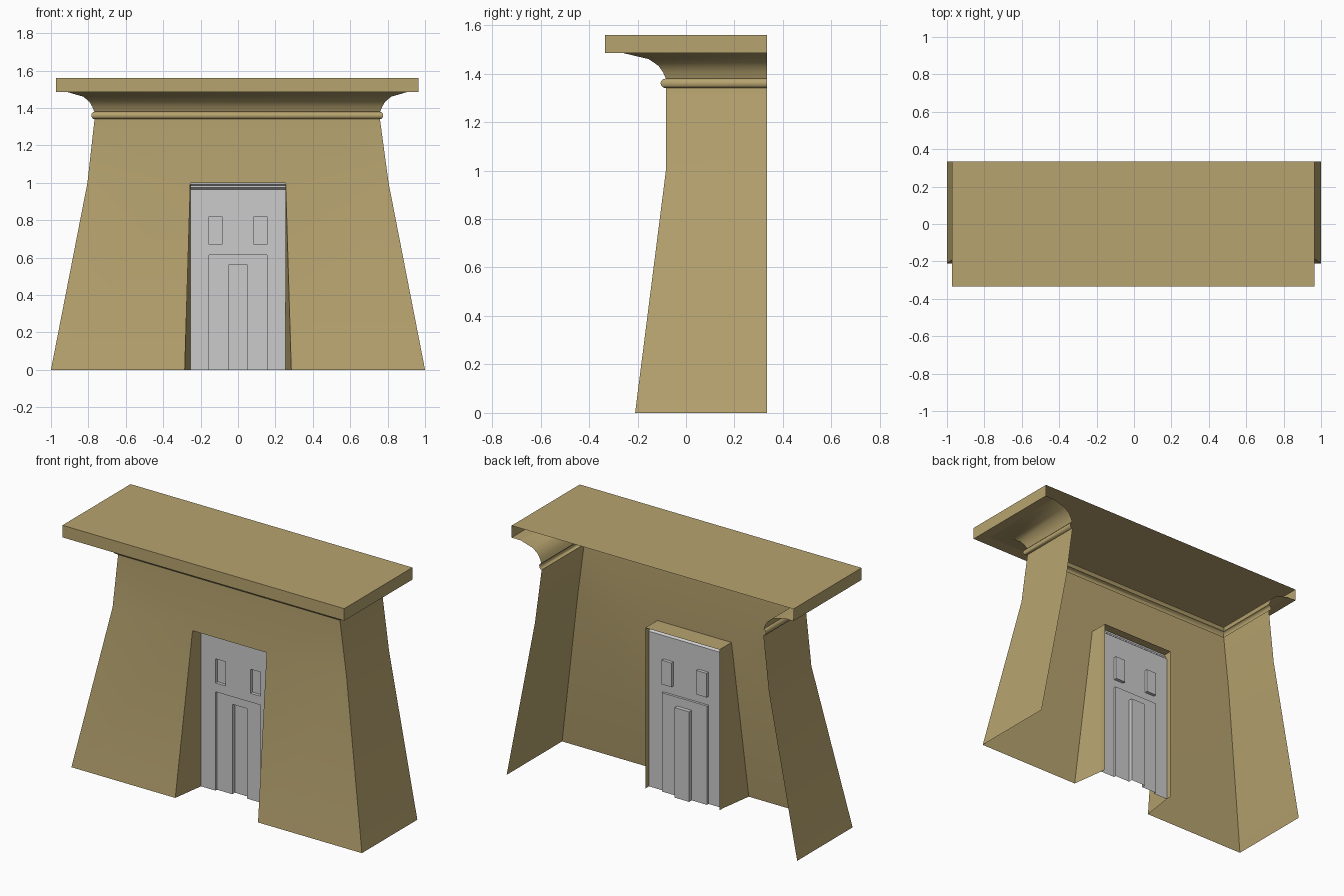
import bpy, bmesh, math

if "Cube" in bpy.data.objects:
    bpy.data.objects.remove(bpy.data.objects["Cube"])

sand = bpy.data.materials.new("sandstone")
sand.diffuse_color = (0.475, 0.37, 0.16, 1)
sand.use_nodes = True
sand.node_tree.nodes["Principled BSDF"].inputs["Base Color"].default_value = sand.diffuse_color
BACK = 0.335


def finish(name, bm, mat=None, smooth=None):
    bmesh.ops.remove_doubles(bm, verts=bm.verts, dist=1e-5)
    me = bpy.data.meshes.new(name)
    bm.to_mesh(me)
    bm.free()
    ob = bpy.data.objects.new(name, me)
    bpy.context.collection.objects.link(ob)
    if mat:
        me.materials.append(mat)
    if smooth:
        bpy.ops.object.select_all(action='DESELECT')
        ob.select_set(True)
        bpy.context.view_layer.objects.active = ob
        bpy.ops.object.shade_smooth_by_angle(angle=math.radians(smooth))
    return ob


def face(bm, *pts):
    return bm.faces.new([bm.verts.new(p) for p in pts])


def ring(hx, y, z, cx=-0.004):
    # U-shaped outline, open at the back
    return [(cx - hx, BACK, z), (cx - hx, y, z), (cx + hx, y, z), (cx + hx, BACK, z)]


def loft(bm, rings):
    for a, b in zip(rings, rings[1:]):
        for i in range(3):
            face(bm, a[i], a[i + 1], b[i + 1], b[i])


# Battered gateway walls, with the doorway left open
WX, WY = 0.285, 0.255          # doorway half width at bottom and top
low, mid, top = ring(1, -0.21, 0, 0), ring(0.805, -0.083, 1.0, 0), ring(0.763, -0.083, 1.34)
bm = bmesh.new()
face(bm, low[0], low[1], mid[1], mid[0])
face(bm, low[2], low[3], mid[3], mid[2])
face(bm, low[1], (-WX, -0.21, 0), (-WY, -0.083, 1), mid[1])
face(bm, (WX, -0.21, 0), low[2], mid[2], (WY, -0.083, 1))
face(bm, mid[0], mid[1], top[1], top[0])
face(bm, mid[2], mid[3], top[3], top[2])
face(bm, mid[1], (-WY, -0.083, 1), (WY, -0.083, 1), mid[2], top[2], top[1])
# Rounded moulding
roll = [ring(0.763 + 0.017 * math.sin(a), -0.083 - 0.022 * math.sin(a), 1.36 - 0.02 * math.cos(a))
        for a in [math.pi * i / 6 for i in range(7)]]
loft(bm, [top] + roll[1:])
# Flaring cornice cove; t runs from wall to slab edge
cove = [(0, 1.38), (0.045, 1.405), (0.12, 1.432), (0.28, 1.46), (0.70, 1.485)]
loft(bm, [ring(0.765 + 0.205 * t, -0.083 - 0.252 * t, z) for t, z in cove])
finish("gateway_walls", bm, sand, 50)

# Roof slab with lip, open at the back
bm = bmesh.new()
t = 0.70
edge, roof = ring(0.97, -0.335, 1.485), ring(0.97, -0.335, 1.56)
loft(bm, [ring(0.765 + 0.205 * t, -0.083 - 0.252 * t, 1.485), edge, roof])
face(bm, *roof)
finish("roof_slab", bm, sand)

# Doorway reveal: splayed jambs and lintel
bm = bmesh.new()
DY, RY = 0.0, 0.035
for s in (-1, 1):
    a = [(s * WX, -0.21, 0), (s * WY, DY, 0), (s * WY, DY, 1), (s * WY, -0.083, 1)]
    b = [(s * WY, DY, 0), (s * WY, RY, 0), (s * WY, RY, 1), (s * WY, DY, 1)]
    for q in (a, b):
        face(bm, *(q if s < 0 else q[::-1]))
face(bm, (-WY, -0.083, 1), (-WY, RY, 1), (WY, RY, 1), (WY, -0.083, 1))
finish("door_reveal", bm, sand)

# Door sheet: grid cells pushed back by the recess depth of their panel
panels = [(-0.155, 0.155, 0, 0.615, 0.015), (-0.05, 0.05, 0, 0.56, 0.04),
          (-0.155, -0.085, 0.67, 0.82, 0.02), (0.085, 0.155, 0.67, 0.82, 0.02)]
xs = [-WY, -0.155, -0.085, -0.05, 0.05, 0.085, 0.155, WY]
zs = [0, 0.56, 0.615, 0.67, 0.82, 0.965]


def depth(i, j):
    x, z = (xs[i] + xs[i + 1]) / 2, (zs[j] + zs[j + 1]) / 2
    return DY + max([p[4] for p in panels if p[0] < x < p[1] and p[2] < z < p[3]], default=0)


bm = bmesh.new()
for i in range(len(xs) - 1):
    for j in range(len(zs) - 1):
        x0, x1, z0, z1, d = xs[i], xs[i + 1], zs[j], zs[j + 1], depth(i, j)
        face(bm, (x0, d, z0), (x1, d, z0), (x1, d, z1), (x0, d, z1))
        if i < len(xs) - 2 and depth(i + 1, j) != d:
            e = depth(i + 1, j)
            face(bm, (x1, d, z0), (x1, e, z0), (x1, e, z1), (x1, d, z1))
        if j < len(zs) - 2 and depth(i, j + 1) != d:
            e = depth(i, j + 1)
            face(bm, (x0, d, z1), (x1, d, z1), (x1, e, z1), (x0, e, z1))
bmesh.ops.remove_doubles(bm, verts=bm.verts, dist=1e-5)
bmesh.ops.dissolve_limit(bm, angle_limit=0.01, verts=bm.verts, edges=bm.edges)
bmesh.ops.recalc_face_normals(bm, faces=bm.faces)
if sum(f.normal.y * f.calc_area() for f in bm.faces) > 0:
    bmesh.ops.reverse_faces(bm, faces=bm.faces)
finish("door_panel", bm)

# Stepped moulding at the head of the door
bm = bmesh.new()
head = [(DY, 0.965), (DY - 0.012, 0.975), (DY - 0.012, 0.985), (DY - 0.02, 0.99), (DY - 0.02, 1.0)]
for (y0, z0), (y1, z1) in zip(head, head[1:]):
    face(bm, (-WY, y0, z0), (WY, y0, z0), (WY, y1, z1), (-WY, y1, z1))
finish("door_head_moulding", bm)
